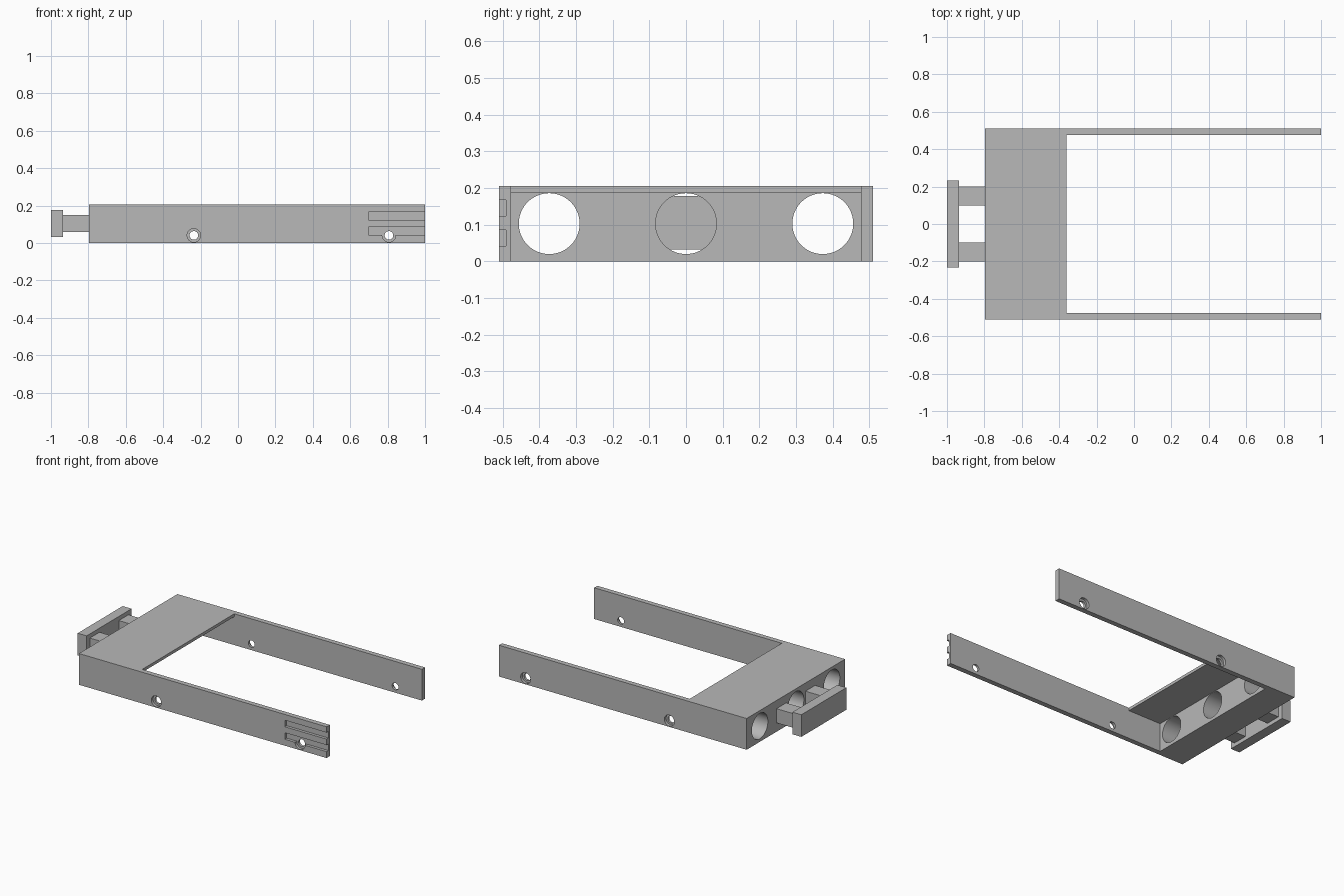
import bpy
import math

if "Cube" in bpy.data.objects:
    bpy.data.objects.remove(bpy.data.objects["Cube"], do_unlink=True)

# Single material
grey = bpy.data.materials.new("plain grey")
grey.use_nodes = True
colour = (0.48, 0.48, 0.48, 1)
grey.diffuse_color = colour
grey.node_tree.nodes["Principled BSDF"].inputs["Base Color"].default_value = colour


def box(name, x, y, z):
    """Box from its (min, max) range along each axis."""
    bpy.ops.mesh.primitive_cube_add(size=1)
    ob = bpy.context.object
    ob.name = name
    ob.location = [(a + b) / 2 for a, b in (x, y, z)]
    ob.scale = [b - a for a, b in (x, y, z)]
    bpy.ops.object.transform_apply(location=True, rotation=False, scale=True)
    ob.data.materials.append(grey)
    return ob


def rod(name, centre, radius, length, axis, sides=48):
    """Cylinder lying along x or y."""
    turn = (0, math.pi / 2, 0) if axis == "x" else (math.pi / 2, 0, 0)
    bpy.ops.mesh.primitive_cylinder_add(vertices=sides, radius=radius, depth=length,
                                        location=centre, rotation=turn)
    ob = bpy.context.object
    ob.name = name
    ob.data.materials.append(grey)
    return ob


def cut(target, cutter):
    cutter.hide_render = True
    mod = target.modifiers.new("cut", "BOOLEAN")
    mod.operation = "DIFFERENCE"
    mod.solver = "EXACT"
    mod.object = cutter
    bpy.context.view_layer.objects.active = target
    bpy.ops.object.modifier_apply(modifier=mod.name)
    bpy.data.objects.remove(cutter, do_unlink=True)


FRONT, PLATE_END, PANEL_BACK = -0.797, -0.361, -0.6
OUTER, INNER = 0.51, 0.477
HEIGHT, PLATE_Z = 0.205, 0.186

# Frame: a block opened into two arms, a top plate and an end panel
frame = box("frame", (FRONT, 1), (-OUTER, OUTER), (0, HEIGHT))
cut(frame, box("bay_cutter", (PLATE_END, 2), (-INNER, INNER), (-1, 1)))
cut(frame, box("underside_cutter", (PANEL_BACK, 2), (-INNER, INNER), (-1, PLATE_Z)))

# Large round vents through the end panel
for y in (-0.373, 0, 0.373):
    cut(frame, rod("vent_cutter", (-0.7, y, 0.103), 0.083, 0.4, "x", 64))

# Two slots at the tip of the front arm
for z in (0.042, 0.124):
    cut(frame, box("slot_cutter", (0.697, 2), (-1, -OUTER + 0.019), (z, z + 0.043)))

# Counterbored screw holes in both arms
for side in (-1, 1):
    for x in (-0.236, 0.807):
        cut(frame, rod("screw_cutter", (x, side * OUTER, 0.041), 0.023, 0.2, "y", 32))
        cut(frame, rod("counterbore_cutter", (x, side * OUTER, 0.041), 0.036, 0.036, "y", 32))

bpy.ops.object.select_all(action="DESELECT")
frame.select_set(True)
bpy.context.view_layer.objects.active = frame
bpy.ops.object.shade_smooth_by_angle(angle=math.radians(30))

# Handle: grip bar on two struts
box("handle_grip", (-1, -0.935), (-0.233, 0.233), (0.033, 0.178))
for name, y in (("right_strut", -0.2), ("left_strut", 0.1)):
    box(name, (-0.935, FRONT), (y, y + 0.1), (0.058, 0.151))
